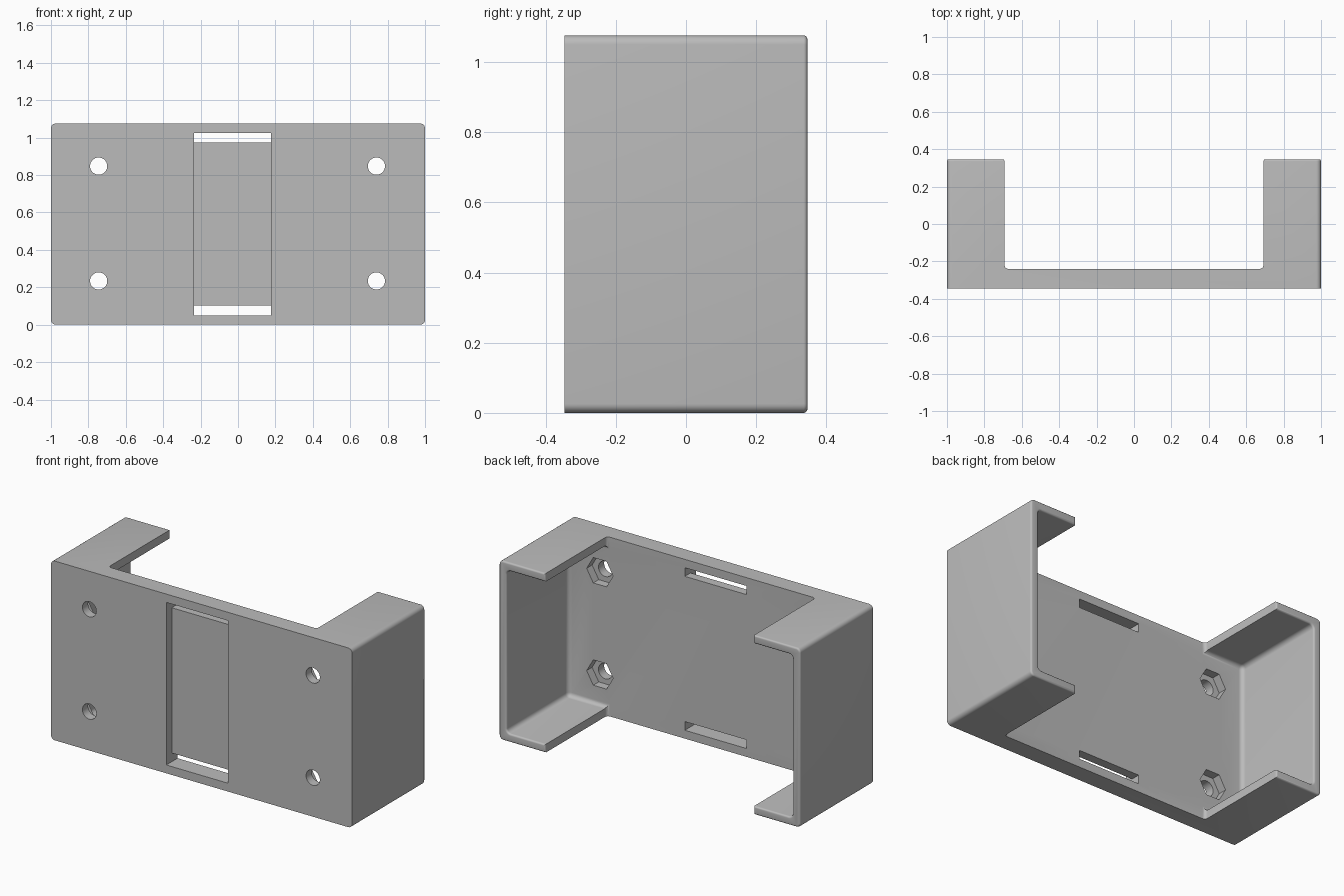
import bpy, bmesh, math
from mathutils import Matrix, Vector

if "Cube" in bpy.data.objects:
    bpy.data.objects.remove(bpy.data.objects["Cube"], do_unlink=True)

# Overall size, sheet thickness and corner radius
H, FRONT, BACK, INNER = 1.076, -0.346, 0.346, -0.24
T, R = 0.05, 0.026

grey = bpy.data.materials.new("plain grey")
grey.use_nodes = True
colour = (0.5, 0.5, 0.5, 1)
grey.diffuse_color = colour
grey.node_tree.nodes["Principled BSDF"].inputs["Base Color"].default_value = colour


def finish(name, bm):
    mesh = bpy.data.meshes.new(name)
    bm.to_mesh(mesh)
    bm.free()
    mesh.materials.append(grey)
    obj = bpy.data.objects.new(name, mesh)
    bpy.context.collection.objects.link(obj)
    return obj


def box(name, lo, hi, radius=0, rule=None):
    """Box between two corners, with the edges picked by the rule rounded."""
    lo, hi = Vector(lo), Vector(hi)
    bm = bmesh.new()
    bmesh.ops.create_cube(bm, size=1)
    bm.transform(Matrix.Translation((lo + hi) / 2) @ Matrix.Diagonal((*(hi - lo), 1)))
    if radius:
        edges = [e for e in bm.edges if rule(*e.verts)]
        bmesh.ops.bevel(bm, geom=edges, offset=radius, segments=6,
                        profile=0.5, affect='EDGES')
    return finish(name, bm)


def prism(name, x, z, y0, y1, radius, sides):
    """Prism lying along y, with a corner pointing along x."""
    bm = bmesh.new()
    bmesh.ops.create_cone(bm, cap_ends=True, segments=sides, radius1=radius,
                          radius2=radius, depth=y1 - y0)
    bm.verts.ensure_lookup_table()
    corner = bm.verts[0].co
    spin = Matrix.Rotation(-math.atan2(corner.y, corner.x), 4, 'Z')
    lay = Matrix.Rotation(math.pi / 2, 4, 'X')
    bm.transform(Matrix.Translation((x, (y0 + y1) / 2, z)) @ lay @ spin)
    return finish(name, bm)


def cut(target, cutter):
    mod = target.modifiers.new("cut", 'BOOLEAN')
    mod.operation, mod.solver, mod.object = 'DIFFERENCE', 'EXACT', cutter
    bpy.context.view_layer.objects.active = target
    bpy.ops.object.modifier_apply(modifier=mod.name)
    bpy.data.objects.remove(cutter, do_unlink=True)


def along_y(a, b):
    return abs(a.co.y - b.co.y) > 0.01


def along_z(a, b):
    return abs(a.co.z - b.co.z) > 0.01


def any_edge(a, b):
    return True


# Outer block with rounded long corners
bracket = box("bracket", (-1, FRONT, 0), (1, BACK, H), R, along_y)

# Hollow inside, leaving side walls and flanges
cut(bracket, box("hollow", (-1 + T, INNER, T), (1 - T, 1, H - T), R, any_edge))

# Wide opening between the flanges, with rounded inside corners
cut(bracket, box("opening", (-0.692, INNER, -1), (0.692, 1, 2), 0.02, along_z))

# Round the open rim of walls and flanges
bm = bmesh.new()
bm.from_mesh(bracket.data)
bmesh.ops.remove_doubles(bm, verts=bm.verts, dist=0.0005)
rim = [e for e in bm.edges if all(abs(v.co.y - BACK) < 0.001 for v in e.verts)
       and e.calc_face_angle(0) > 0.5]
bmesh.ops.bevel(bm, geom=rim, offset=0.023, segments=5, profile=0.5,
                affect='EDGES', clamp_overlap=True)
bm.to_mesh(bracket.data)
bm.free()

# Shallow strap recess in the front, with a slot through at each end
X0, X1 = -0.234, 0.176
cut(bracket, box("recess", (X0, -1, T), (X1, FRONT + 0.052, H - T)))
for z in (T, H - T - 0.052):
    cut(bracket, box("slot", (X0, -1, z), (X1, 0, z + 0.052)))

# Screw holes with six-sided nut pockets behind
for x in (-0.745, 0.74):
    for z in (0.234, 0.848):
        cut(bracket, prism("hole", x, z, -1, 0, 0.046, 32))
        cut(bracket, prism("nut_pocket", x, z, INNER - 0.052, 0, 0.088, 6))

bpy.ops.object.select_all(action='DESELECT')
bracket.select_set(True)
bpy.context.view_layer.objects.active = bracket
bpy.ops.object.shade_smooth_by_angle(angle=math.radians(35))
